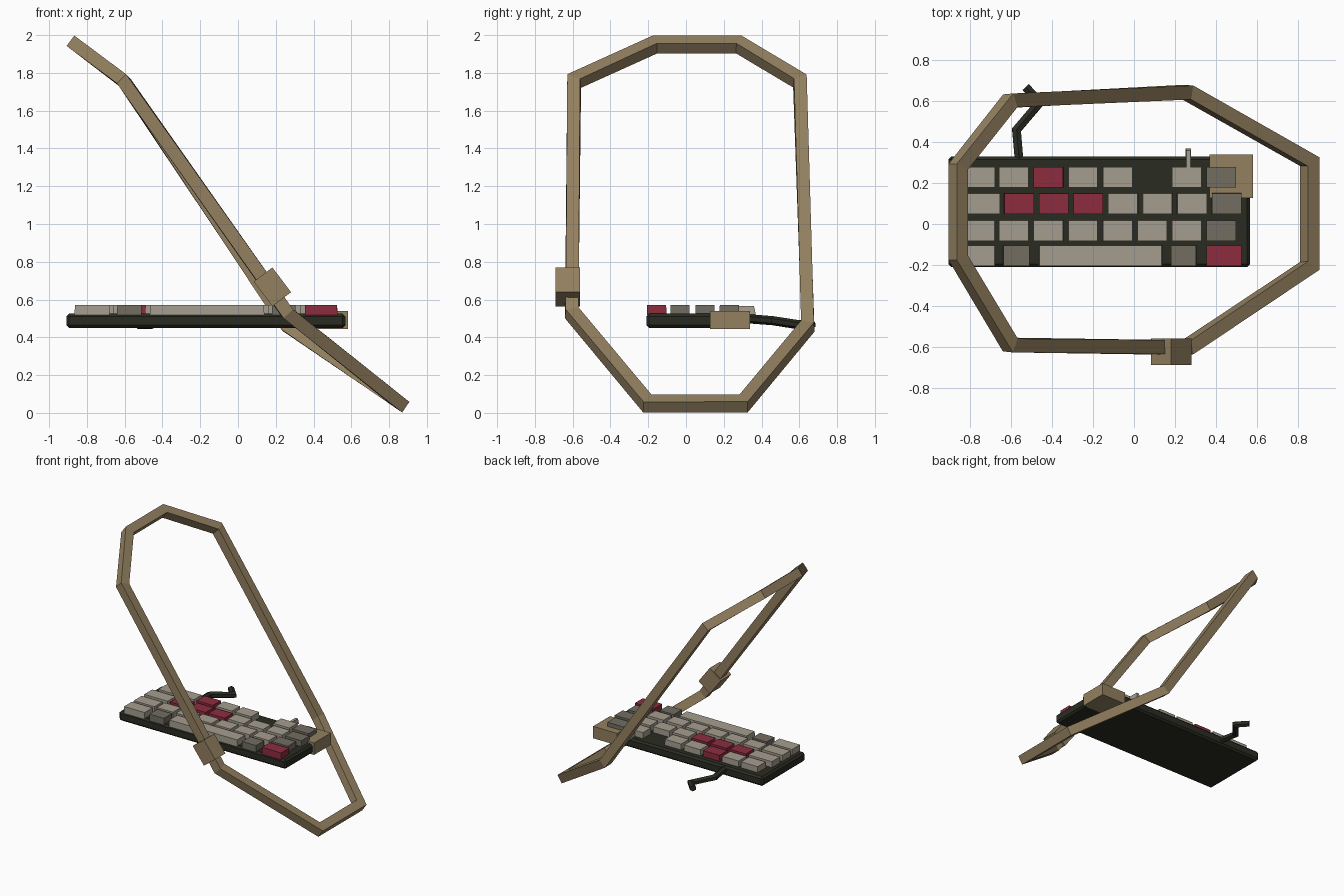
import bpy, bmesh, math
from mathutils import Vector, Matrix

if "Cube" in bpy.data.objects:
    bpy.data.objects.remove(bpy.data.objects["Cube"])


def material(name, r, g, b):
    def lin(c):
        c /= 255
        return c / 12.92 if c <= 0.04045 else ((c + 0.055) / 1.055) ** 2.4
    m = bpy.data.materials.new(name)
    m.diffuse_color = (lin(r), lin(g), lin(b), 1)
    m.use_nodes = True
    m.node_tree.nodes["Principled BSDF"].inputs["Base Color"].default_value = m.diffuse_color
    return m


TAN = material("tan", 147, 128, 96)
DARK = material("dark_green_black", 42, 44, 34)
LIGHT = material("pale_key", 165, 157, 143)
GREY = material("grey_key", 114, 109, 97)
RED = material("red_key", 140, 44, 62)


def finish(bm, name, mat):
    bmesh.ops.recalc_face_normals(bm, faces=bm.faces)
    me = bpy.data.meshes.new(name)
    bm.to_mesh(me)
    bm.free()
    me.materials.append(mat)
    ob = bpy.data.objects.new(name, me)
    bpy.context.collection.objects.link(ob)
    return ob


def box(name, lo, hi, mat, bevel=0, turn=0, taper=1):
    lo, hi = Vector(lo), Vector(hi)
    bm = bmesh.new()
    bmesh.ops.create_cube(bm, size=1)
    for v in bm.verts:
        if v.co.z > 0:
            v.co.x *= taper
            v.co.y *= taper
        v.co = Vector(a * b for a, b in zip(v.co, hi - lo))
    if bevel:
        bmesh.ops.bevel(bm, geom=bm.edges[:], offset=bevel, segments=1, affect='EDGES')
    bm.transform(Matrix.Translation((lo + hi) / 2) @ Matrix.Rotation(turn, 4, 'Y'))
    return finish(bm, name, mat)


def tube(name, pts, refs, half, sides, mat, closed):
    """Mitred tube; refs gives the section's up direction for each segment."""
    pts = [Vector(p) for p in pts]
    n = len(pts)
    segs = n if closed else n - 1
    tan = [(pts[(i + 1) % n] - pts[i]).normalized() for i in range(segs)]
    bm = bmesh.new()
    rings = []
    for i, p in enumerate(pts):
        pair = [(i - 1) % n, i] if closed else [max(i - 1, 0), min(i, segs - 1)]
        mitre = (tan[pair[0]] + tan[pair[1]]).normalized()
        ring = []
        for k in range(sides):
            a = math.tau * (k + 0.5) / sides
            total = Vector()
            for s in pair:
                t, ref = tan[s], Vector(refs[s])
                up = (ref - t * ref.dot(t)).normalized()
                off = (up * math.sin(a) + up.cross(t) * math.cos(a)) * half / math.cos(math.pi / sides)
                total += off - t * (off.dot(mitre) / t.dot(mitre))
            ring.append(bm.verts.new(p + total / 2))
        rings.append(ring)
    for i in range(segs):
        a, b = rings[i], rings[(i + 1) % n]
        for k in range(sides):
            j = (k + 1) % sides
            bm.faces.new((a[k], a[j], b[j], b[k]))
    if not closed:
        bm.faces.new(rings[0])
        bm.faces.new(rings[-1])
    return finish(bm, name, mat)


# Leaning eight-sided frame
END, LONG = (0.6, 0, 0.8), (0.83, 0, 0.55)
LOW = (0.55, 0, 0.83)
tube("frame_ring",
     [(-0.86, -0.165, 1.95), (-0.86, 0.28, 1.95), (-0.605, 0.603, 1.757), (0.26, 0.645, 0.46),
      (0.86, 0.305, 0.05), (0.86, -0.205, 0.05), (0.26, -0.605, 0.53), (-0.605, -0.592, 1.757)],
     [END, END, LONG, LOW, LOW, LOW, LONG, END], 0.034, 4, TAN, True)

# Collar on the front rail, turned to follow it
box("rail_collar", (0.10, -0.69, 0.605), (0.264, -0.56, 0.729), TAN, turn=math.radians(53))
# Block gripping the back right corner of the keyboard
box("corner_block", (0.37, 0.127, 0.445), (0.583, 0.34, 0.54), TAN)

# Keyboard body
box("keyboard_base", (-0.908, -0.21, 0.45), (0.568, 0.33, 0.525), DARK, bevel=0.014)

# Keys: rows from front to back, each key is (start, end, colour)
L, G, R = LIGHT, GREY, RED


def even(start, colours):
    return [(start + 0.1692 * i, start + 0.1692 * i + 0.146, c)
            for i, c in enumerate(colours) if c]


rows = [
    (-0.206, [(-0.865, -0.68, L), (-0.64, -0.51, G), (-0.467, 0.14, L),
              (0.18, 0.305, G), (0.354, 0.526, R)]),
    (-0.083, [(-0.865, -0.68, L)] + even(-0.661, [L, L, L, L, L, L, G])),
    (0.049, [(-0.865, -0.655, L)] + even(-0.635, [R, R, R, L, L, L, G])),
    (0.178, [(-0.83, -0.68, L)] + even(-0.661, [L, R, L, L, None, L, G])),
]
for r, (y, keys) in enumerate(rows):
    for k, (x0, x1, mat) in enumerate(keys):
        box(f"key_{r + 1}_{k + 1}", (x0, y, 0.518), (x1, y + 0.102, 0.572), mat, taper=0.985)

# Small lever behind the back row
box("back_lever", (0.253, 0.27, 0.52), (0.28, 0.37, 0.565), LIGHT, taper=0.8)

# Bent cable
tube("cable", [(-0.56, 0.30, 0.497), (-0.565, 0.345, 0.497), (-0.575, 0.46, 0.488),
               (-0.46, 0.595, 0.467), (-0.53, 0.67, 0.468)],
     [(0, 0, 1)] * 4, 0.021, 6, DARK, False)
